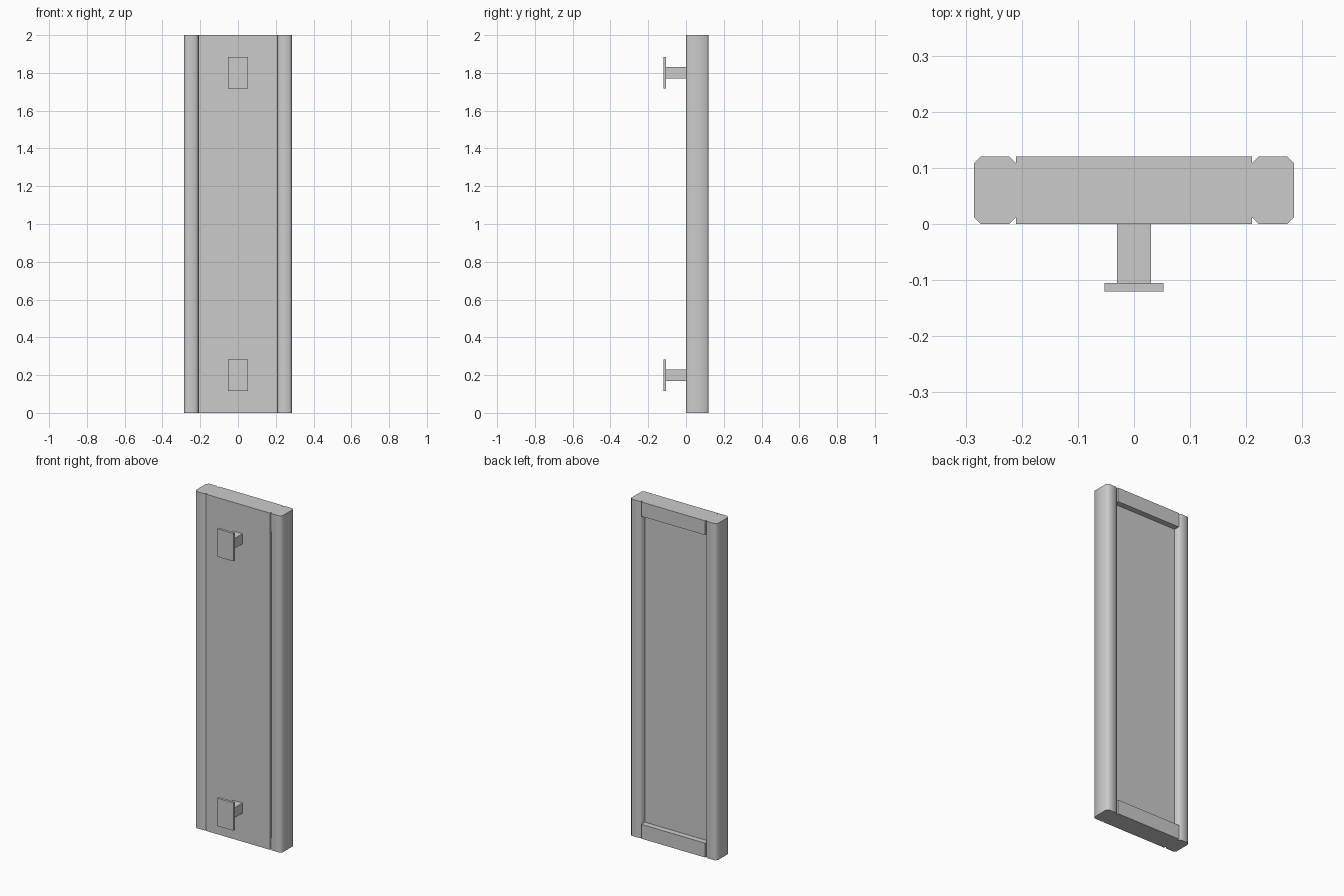
import bpy, bmesh, math

if "Cube" in bpy.data.objects:
    bpy.data.objects.remove(bpy.data.objects["Cube"])

H = 2.0          # overall height
INNER = 0.21     # inner edge of the stiles
OUTER = 0.285    # outer edge of the stiles
DEPTH = 0.12     # frame depth
RECESS = 0.086   # back face of the recessed panel


def finish(name, bm):
    bmesh.ops.recalc_face_normals(bm, faces=bm.faces)
    me = bpy.data.meshes.new(name)
    bm.to_mesh(me)
    bm.free()
    ob = bpy.data.objects.new(name, me)
    bpy.context.collection.objects.link(ob)
    return ob


def box(name, x, y, z):
    bm = bmesh.new()
    bmesh.ops.create_cube(bm, size=1)
    for v in bm.verts:
        for i, (lo, hi) in enumerate((x, y, z)):
            v.co[i] = lo if v.co[i] < 0 else hi
    return finish(name, bm)


# Chamfered side stiles, extruded upward and mirrored
c = 0.012
profile = [(INNER + c, 0), (OUTER - c, 0), (OUTER, c), (OUTER, DEPTH - c),
           (OUTER - c, DEPTH), (INNER + c, DEPTH), (INNER, DEPTH - c), (INNER, c)]
bm = bmesh.new()
base = bm.faces.new([bm.verts.new((x, y, 0)) for x, y in profile])
top = bmesh.ops.extrude_face_region(bm, geom=[base], use_keep_orig=True)["geom"]
bmesh.ops.translate(bm, vec=(0, 0, H),
                    verts=[g for g in top if isinstance(g, bmesh.types.BMVert)])
stiles = finish("side_stiles", bm)
stiles.modifiers.new("Mirror", 'MIRROR')
bpy.context.view_layer.objects.active = stiles
stiles.select_set(True)
bpy.ops.object.shade_smooth_by_angle(angle=math.radians(60))

# Door panel, flush at the front and recessed at the back
box("panel", (-INNER, INNER), (0, RECESS), (0, H))

# Rails closing the recess at each end
for name, z in (("bottom_rail", (0, 0.085)), ("top_rail", (H - 0.085, H))):
    box(name, (-INNER, INNER), (RECESS, DEPTH), z)

# Standoff brackets: stem and mounting plate
for name, z in (("lower", 0.2), ("upper", 1.8)):
    box(name + "_stem", (-0.03, 0.03), (-0.105, 0), (z - 0.03, z + 0.03))
    box(name + "_plate", (-0.053, 0.053), (-0.12, -0.105), (z - 0.083, z + 0.083))
